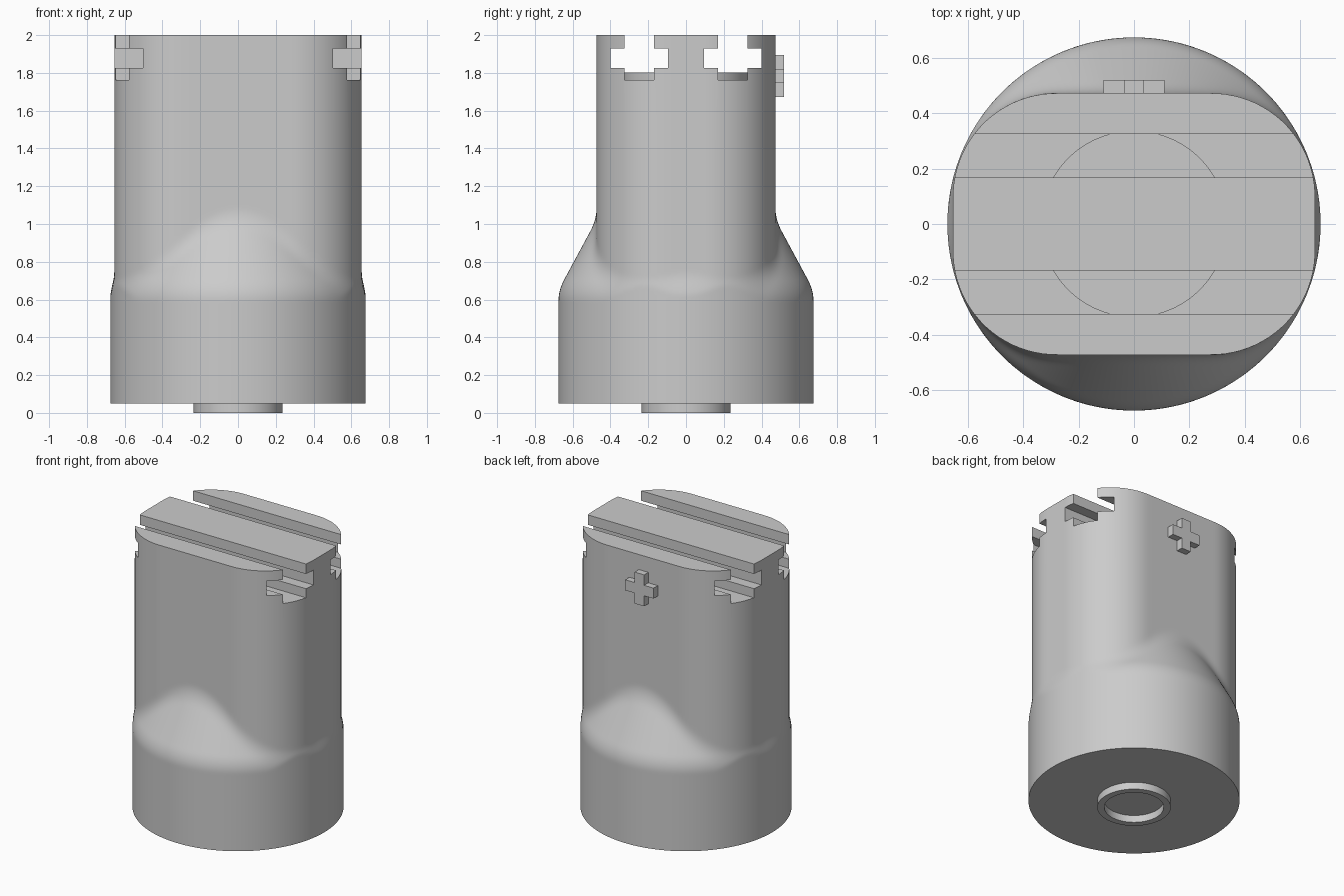
import bpy, bmesh, math

cube = bpy.data.objects.get("Cube")
if cube:
    bpy.data.objects.remove(cube)

grey = bpy.data.materials.new("plain_grey")
grey.use_nodes = True
grey.diffuse_color = (0.6, 0.6, 0.6, 1)
grey.node_tree.nodes["Principled BSDF"].inputs["Base Color"].default_value = (0.6, 0.6, 0.6, 1)

SEG = 144
BASE_R = 0.675                                  # round foot
HALF_X, HALF_Y, CORNER = 0.655, 0.473, 0.375    # upper rounded rectangle


def finish(name, bm):
    bmesh.ops.recalc_face_normals(bm, faces=bm.faces)
    mesh = bpy.data.meshes.new(name)
    bm.to_mesh(mesh)
    bm.free()
    mesh.materials.append(grey)
    obj = bpy.data.objects.new(name, mesh)
    bpy.context.collection.objects.link(obj)
    return obj


def select(obj):
    bpy.ops.object.select_all(action='DESELECT')
    obj.select_set(True)
    bpy.context.view_layer.objects.active = obj


def smooth(obj):
    select(obj)
    bpy.ops.object.shade_smooth_by_angle(angle=math.radians(35))


def soft_max(a, b, k):
    h = max(k - abs(a - b), 0) / k
    return max(a, b) + h * h * k / 4


def loft(rings):
    """Skin closed rings of points and cap both ends."""
    bm = bmesh.new()
    loops = [[bm.verts.new(p) for p in ring] for ring in rings]
    n = len(loops[0])
    for a, b in zip(loops, loops[1:]):
        for i in range(n):
            j = (i + 1) % n
            bm.faces.new((a[i], a[j], b[j], b[i]))
    bm.faces.new(loops[0])
    bm.faces.new(loops[-1])
    return bm


def prism(name, outline, start, end, axis):
    """Extrude a 2D outline along x or y."""
    def place(p, d):
        return (d, p[0], p[1]) if axis == 'x' else (p[0], d, p[1])
    return finish(name, loft([[place(p, d) for p in outline] for d in (start, end)]))


def rounded_radius(angle):
    """Distance from the axis to the rounded rectangle."""
    c, s = abs(math.cos(angle)), abs(math.sin(angle))
    cx, cy = HALF_X - CORNER, HALF_Y - CORNER
    if c > 0 and HALF_X * s / c <= cy:
        return HALF_X / c
    if s > 0 and HALF_Y * c / s <= cx:
        return HALF_Y / s
    along = c * cx + s * cy
    return along + math.sqrt(along ** 2 - cx ** 2 - cy ** 2 + CORNER ** 2)


# Body: round foot, conical shoulder blending into the flattened upper part
def body_radius(angle, z):
    cone = BASE_R - (z - 0.65) * 0.54
    foot = -soft_max(-BASE_R, -cone, 0.03)
    if z < 0.56:
        return BASE_R
    return soft_max(rounded_radius(angle), foot, 0.035) if z < 1.2 else rounded_radius(angle)


heights = [0.05, 0.55] + [0.58 + 0.015 * i for i in range(37)] + [1.25, 2.0]
angles = [2 * math.pi * i / SEG for i in range(SEG)]
rings = []
for z in heights:
    radii = [min(body_radius(a, z), BASE_R) for a in angles]
    rings.append([(r * math.cos(a), r * math.sin(a), z) for a, r in zip(angles, radii)])
body = finish("body", loft(rings))

# Two stepped slots cut right through the top
half = [(0.078, 2.1), (0.078, 1.93), (0.152, 1.93), (0.152, 1.826), (0.078, 1.826), (0.078, 1.762)]
for side, name in ((-1, "front_slot_cutter"), (1, "back_slot_cutter")):
    mid = side * 0.247
    outline = [(mid + y, z) for y, z in half] + [(mid - y, z) for y, z in reversed(half)]
    cutter = prism(name, outline, -0.9, 0.9, 'x')
    select(body)
    mod = body.modifiers.new(name, 'BOOLEAN')
    mod.operation = 'DIFFERENCE'
    mod.solver = 'EXACT'
    mod.object = cutter
    bpy.ops.object.modifier_apply(modifier=mod.name)
    bpy.data.objects.remove(cutter)
smooth(body)


def circle(r, z):
    return [(r * math.cos(a), r * math.sin(a), z) for a in angles]


# Round core showing in the slot floors
smooth(finish("slot_core", loft([circle(0.337, 1.7), circle(0.337, 1.803)])))

# Raised ring under the foot
bm = bmesh.new()
profile = [(0.19, 0.055), (0.235, 0.055), (0.235, 0), (0.19, 0)]
loops = [[bm.verts.new(p) for p in circle(r, z)] for r, z in profile]
for k in range(4):
    a, b = loops[k], loops[(k + 1) % 4]
    for i in range(SEG):
        j = (i + 1) % SEG
        bm.faces.new((a[i], a[j], b[j], b[i]))
smooth(finish("bottom_ring", bm))

# Raised plus mark on the back
w, t, mid_z = 0.111, 0.037, 1.783
quarter = [(w, -t), (w, t), (t, t)]
plus = []
for turn in range(4):
    for x, z in quarter:
        for _ in range(turn):
            x, z = -z, x
        plus.append((x, mid_z + z))
prism("plus_mark", plus, 0.46, 0.52, 'y')
